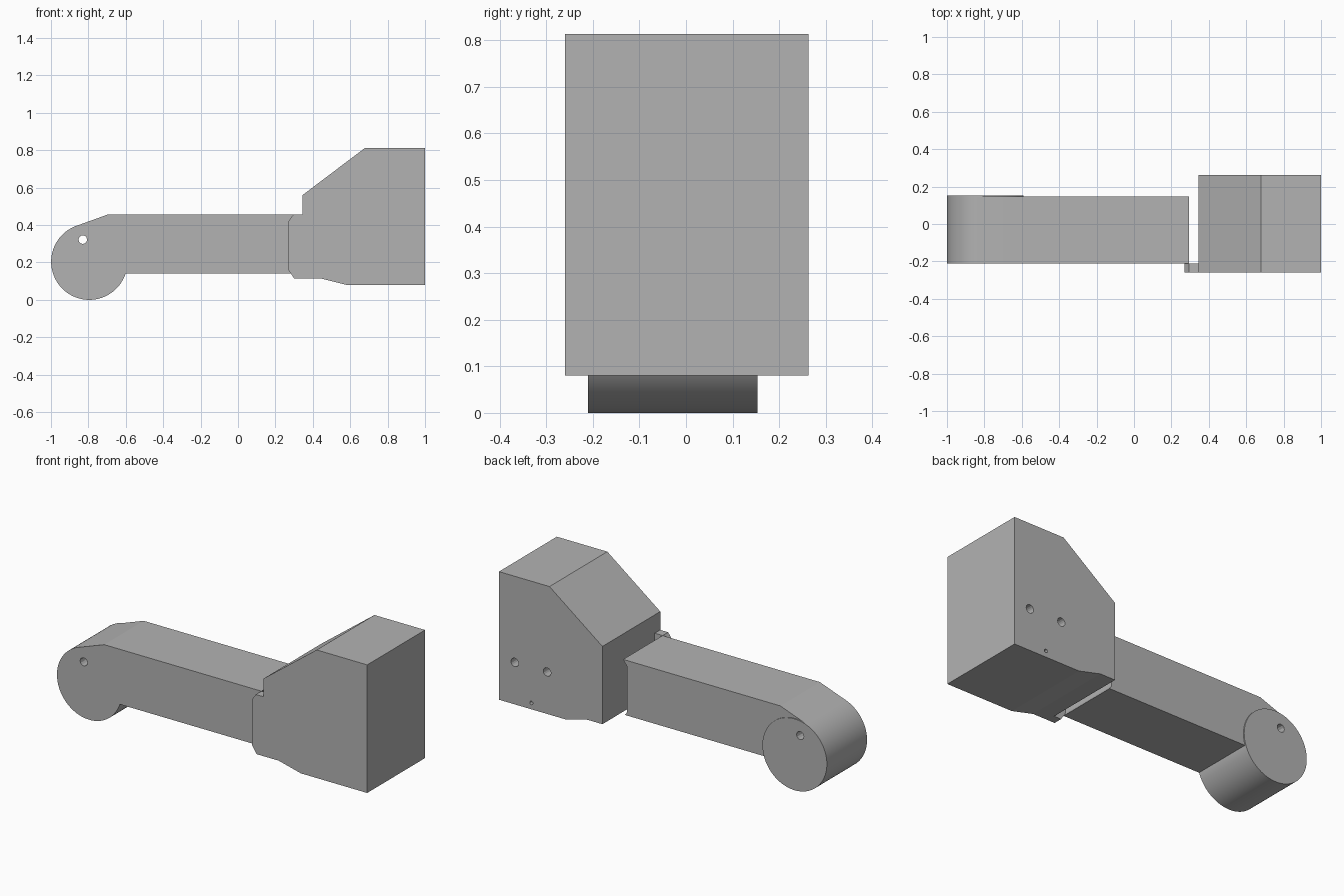
import bpy, bmesh
from math import radians, cos, sin, pi

cube = bpy.data.objects.get("Cube")
if cube:
    bpy.data.objects.remove(cube, do_unlink=True)

grey = bpy.data.materials.new("plain grey")
grey.use_nodes = True
colour = (0.45, 0.45, 0.45, 1)
grey.diffuse_color = colour
grey.node_tree.nodes["Principled BSDF"].inputs["Base Color"].default_value = colour


def prism(name, profile, y0, y1):
    """Extrude an x-z outline from y0 to y1."""
    bm = bmesh.new()
    face = bm.faces.new([bm.verts.new((x, y0, z)) for x, z in profile])
    new = bmesh.ops.extrude_face_region(bm, geom=[face])["geom"]
    verts = [v for v in new if isinstance(v, bmesh.types.BMVert)]
    bmesh.ops.translate(bm, verts=verts, vec=(0, y1 - y0, 0))
    bmesh.ops.recalc_face_normals(bm, faces=bm.faces)
    mesh = bpy.data.meshes.new(name)
    bm.to_mesh(mesh)
    bm.free()
    mesh.materials.append(grey)
    obj = bpy.data.objects.new(name, mesh)
    bpy.context.collection.objects.link(obj)
    return obj


def circle(x, z, r, n):
    return [(x + r * cos(2 * pi * i / n), z + r * sin(2 * pi * i / n)) for i in range(n)]


def combine(obj, tool, operation):
    """Apply a boolean and discard the tool object."""
    bpy.ops.object.select_all(action="DESELECT")
    bpy.context.view_layer.objects.active = obj
    obj.select_set(True)
    mod = obj.modifiers.new("boolean", "BOOLEAN")
    mod.operation, mod.object, mod.solver = operation, tool, "EXACT"
    bpy.ops.object.modifier_apply(modifier=mod.name)
    bpy.data.objects.remove(tool, do_unlink=True)


def smooth(obj):
    bpy.ops.object.select_all(action="DESELECT")
    bpy.context.view_layer.objects.active = obj
    obj.select_set(True)
    bpy.ops.object.shade_smooth_by_angle(angle=radians(14))


# Arm with a notched end, and a round boss slightly proud at the back
arm = prism("arm", [(-0.795, 0.203), (-0.86, 0.397), (-0.7, 0.455), (0.295, 0.455),
                    (0.27, 0.42), (0.27, 0.16), (0.283, 0.14), (-0.6, 0.14)], -0.21, 0.147)
boss = prism("round_end", circle(-0.795, 0.204, 0.204, 96), -0.21, 0.153)
combine(arm, boss, "UNION")
combine(arm, prism("pivot_hole", circle(-0.83, 0.322, 0.023, 12), -0.4, 0.4), "DIFFERENCE")
smooth(arm)

# Housing block with sloped top and tapered underside
housing = prism("housing", [(0.345, 0.115), (0.345, 0.56), (0.68, 0.813), (1, 0.813),
                            (1, 0.08), (0.58, 0.08), (0.44, 0.115)], -0.26, 0.263)

# Thin front tab reaching to the arm's end
tab = prism("joining_tab", [(0.4, 0.115), (0.3, 0.115), (0.27, 0.16), (0.27, 0.42),
                            (0.295, 0.455), (0.4, 0.455)], -0.26, -0.21)
combine(housing, tab, "UNION")

# Blind screw holes in the back of the housing
for x, z, r in [(0.9, 0.32, 0.024), (0.695, 0.32, 0.024), (0.795, 0.116, 0.01)]:
    combine(housing, prism("screw_hole", circle(x, z, r, 16), 0.16, 0.3), "DIFFERENCE")
